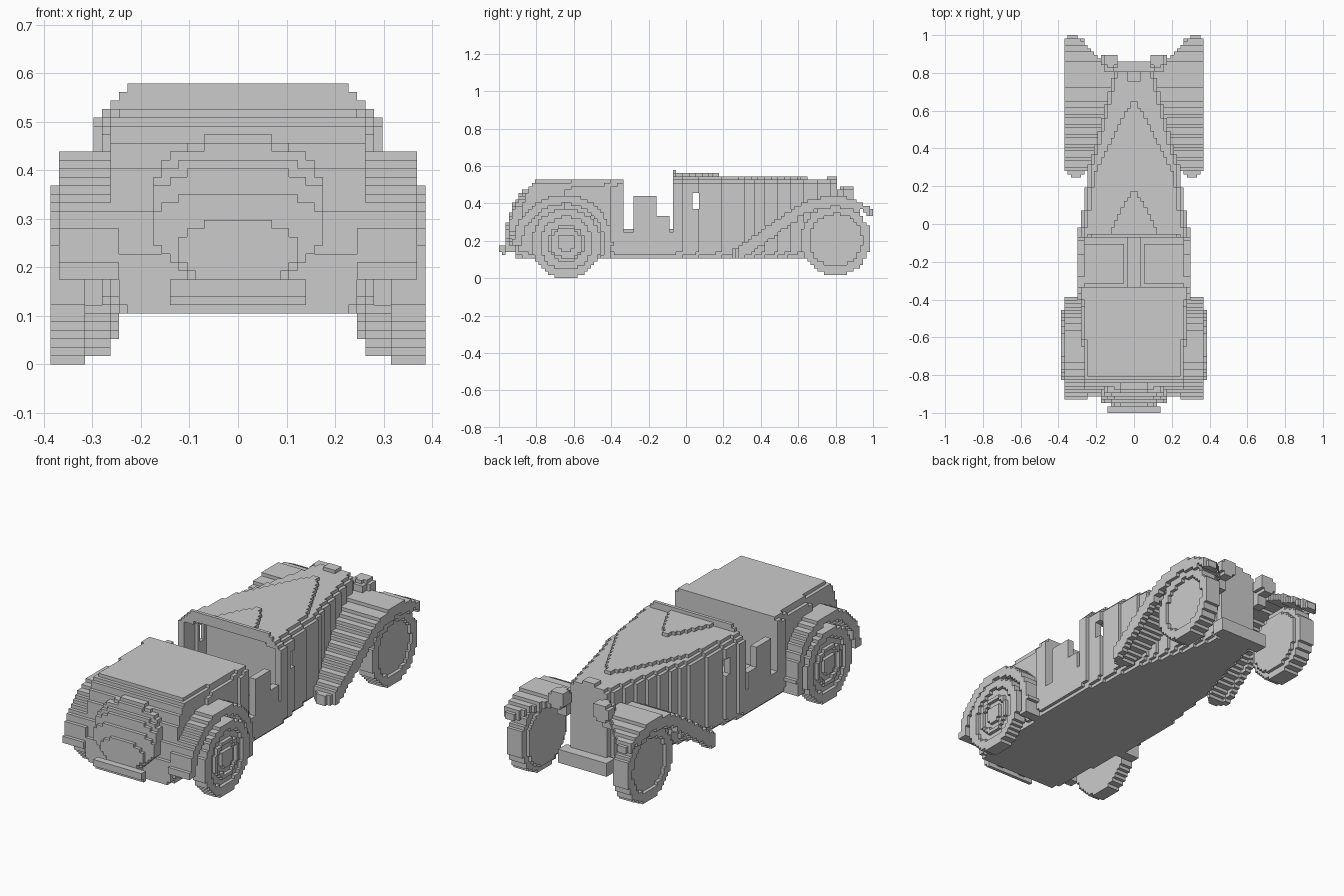
import bpy
import bmesh
from math import hypot, floor, ceil

if "Cube" in bpy.data.objects:
    bpy.data.objects.remove(bpy.data.objects["Cube"])

C = 2 / 114          # block size: the car is 114 blocks long


def interp(points, t):
    """Piecewise-linear profile."""
    if t <= points[0][0]:
        return points[0][1]
    for (a, va), (b, vb) in zip(points, points[1:]):
        if t <= b:
            return va + (vb - va) * (t - a) / (b - a)
    return points[-1][1]


def block_part(name, x0, x1, y0, y1, z0, z1, inside=lambda x, y, z: True):
    """Blocky solid, mirrored in x: every block in the range passing the inside test."""
    def span(a, b):
        return range(ceil(a / C - 0.501), floor(b / C - 0.499) + 1)
    cells = set()
    for i in span(x0, x1):
        for j in span(y0, y1):
            for k in span(z0, z1):
                if inside((i + .5) * C, (j + .5) * C, (k + .5) * C):
                    cells.add((i, j, k))
                    cells.add((-1 - i, j, k))
    bm = bmesh.new()
    verts = {}

    def vert(p):
        if p not in verts:
            verts[p] = bm.verts.new([v * C for v in p])
        return verts[p]

    for cell in cells:
        for axis in range(3):
            u, v = (axis + 1) % 3, (axis + 2) % 3
            for side in (0, 1):
                n = list(cell)
                n[axis] += 2 * side - 1
                if tuple(n) in cells:
                    continue
                ring = []
                for du, dv in ((0, 0), (1, 0), (1, 1), (0, 1)):
                    p = list(cell)
                    p[axis] += side
                    p[u] += du
                    p[v] += dv
                    ring.append(vert(tuple(p)))
                bm.faces.new(ring if side else ring[::-1])
    mesh = bpy.data.meshes.new(name)
    bm.to_mesh(mesh)
    bm.free()
    obj = bpy.data.objects.new(name, mesh)
    bpy.context.collection.objects.link(obj)
    return obj


# Shared profiles: plan width along y, tucked-in sill, sloping tail
PLAN = [(-.92, .25), (-.82, .265), (-.45, .28), (-.36, .30), (-.06, .297), (.1, .268),
        (.3, .24), (.5, .18), (.8, .108)]
TUCK = [(.105, .025), (.14, 0)]
TAIL = [(.105, -.92), (.2, -.91), (.4, -.87), (.49, -.835), (.53, -.80)]


def half_width(y, z):
    return interp(PLAN, y) - interp(TUCK, z)


# Rear body with flat deck
def rear_body(x, y, z):
    corner = max(0, z - .48) * .5
    return x < half_width(y, z) - corner and y > interp(TAIL, z)


block_part("rear_body", 0, .31, -.93, -.34, .105, .53, rear_body)


# Bonnet: rounded shoulders, crest falling forward, hollow over the footwell
def bonnet(x, y, z):
    w = half_width(y, z)
    shoulder = max(0, x - (w - .07))
    top = min(.5526 + (.2 - y) * .037 - x * .071, .57 - shoulder)
    if x > w or z > top:
        return False
    if y < .08 and .22 < z < top - .03 and x < w - .03:
        return False
    return not (.04 < y < .07 and .36 < z < .45)


block_part("bonnet", 0, .31, -.07, .80, .105, .56, bonnet)

# Raised scuttle lip at the back of the bonnet
block_part("scuttle_lip", 0, .30, -.07, -.052, .50, .58,
           lambda x, y, z: x + z < .802 and z > .535)


# Cockpit tub with cut-away doors
DOOR = [(-.34, .25), (-.286, .25), (-.285, .43), (-.24, .44), (-.166, .44), (-.165, .33),
        (-.096, .33), (-.095, .25), (-.07, .25)]


def tub(x, y, z):
    w = half_width(y, z)
    return x < w and z < interp(DOOR, y) and (x > w - .03 or z < .19)


block_part("cockpit_tub", 0, .31, -.34, -.07, .105, .44, tub)
block_part("seat", .05, .265, -.32, -.10, .175, .245)
block_part("centre_divider", 0, .035, -.34, -.07, .175, .26)

# Front cross beam and radiator cap
block_part("front_beam", 0, .14, .79, .86, .105, .175)
block_part("radiator_cap", 0, .035, .75, .80, .52, .55)


# Wheels: tyre with a sunken disc and hub
def wheel(cy, cz, outer, hub):
    def inside(x, y, z):
        r = hypot(y - cy, z - cz)
        if x > outer - C:
            return .14 < r < .187 or (hub and (r < .05 or .08 < r < .10))
        if x < .263:
            return r < .155
        return r < .187
    return inside


block_part("rear_wheel", .315, .386, -.84, -.44, 0, .38, wheel(-.64, .186, .386, True))
block_part("front_wheel", .245, .351, .60, 1, .017, .40, wheel(.80, .203, .351, False))


# Rear mudguard arch
def rear_guard(x, y, z):
    dy = y + .64
    r = hypot(dy * (.91 if dy < 0 else 1.05), z - .185)
    return .212 < r < .258 and (dy > 0 or z > .175)


block_part("rear_mudguard", .245, .368, -.93, -.38, .105, .44, rear_guard)

# Front mudguard sweeping back to the sill, joined to the bonnet side
SWEEP = [(.24, .14), (.35, .215), (.48, .31), (.60, .39), (.69, .425), (.8, .44),
         (.88, .428), (.94, .40), (1.0, .368)]
INNER = [(.25, .29), (.32, .225), (.5, .17), (.7, .12), (.8, .10), (.84, .14),
         (.88, .18), (.95, .25), (1.0, .30)]
OUTER = [(.25, .33), (.30, .368), (.97, .368), (1.0, .345)]


def front_guard(x, y, z):
    top = interp(SWEEP, y)
    thick = .06 if x > .333 and y < .93 else .04
    if y < .6:
        thick += .02
    return interp(INNER, y) < x < interp(OUTER, y) and top - thick < z < top


block_part("front_mudguard", .09, .37, .25, 1, .105, .44, front_guard)

# Headlamps on short stalks
block_part("headlamp", .09, .17, .81, .90, .39, .50,
           lambda x, y, z: hypot(x - .128, z - .45) < .046 - max(0, .85 - y) * .5)
block_part("headlamp_stalk", .105, .158, .79, .842, .35, .43)

# Spare wheel leaning on the tail
LEAN = [(.16, -.978), (.3, -.955), (.4, -.925), (.47, -.885)]


def spare(x, y, z):
    r = hypot(x / .185, (z - .318) / .16)
    return r < 1 and y > interp(LEAN, z) + .02 * r ** 4 and y < interp(TAIL, z) + .03


block_part("spare_wheel", 0, .18, -1, -.80, .155, .48, spare)

# Rear bumper bar on its bracket
block_part("rear_bumper", 0, .145, -1, -.96, .122, .178,
           lambda x, y, z: z > .14 or y > -.985)
block_part("bumper_bracket", .05, .09, -.97, -.90, .14, .178)
